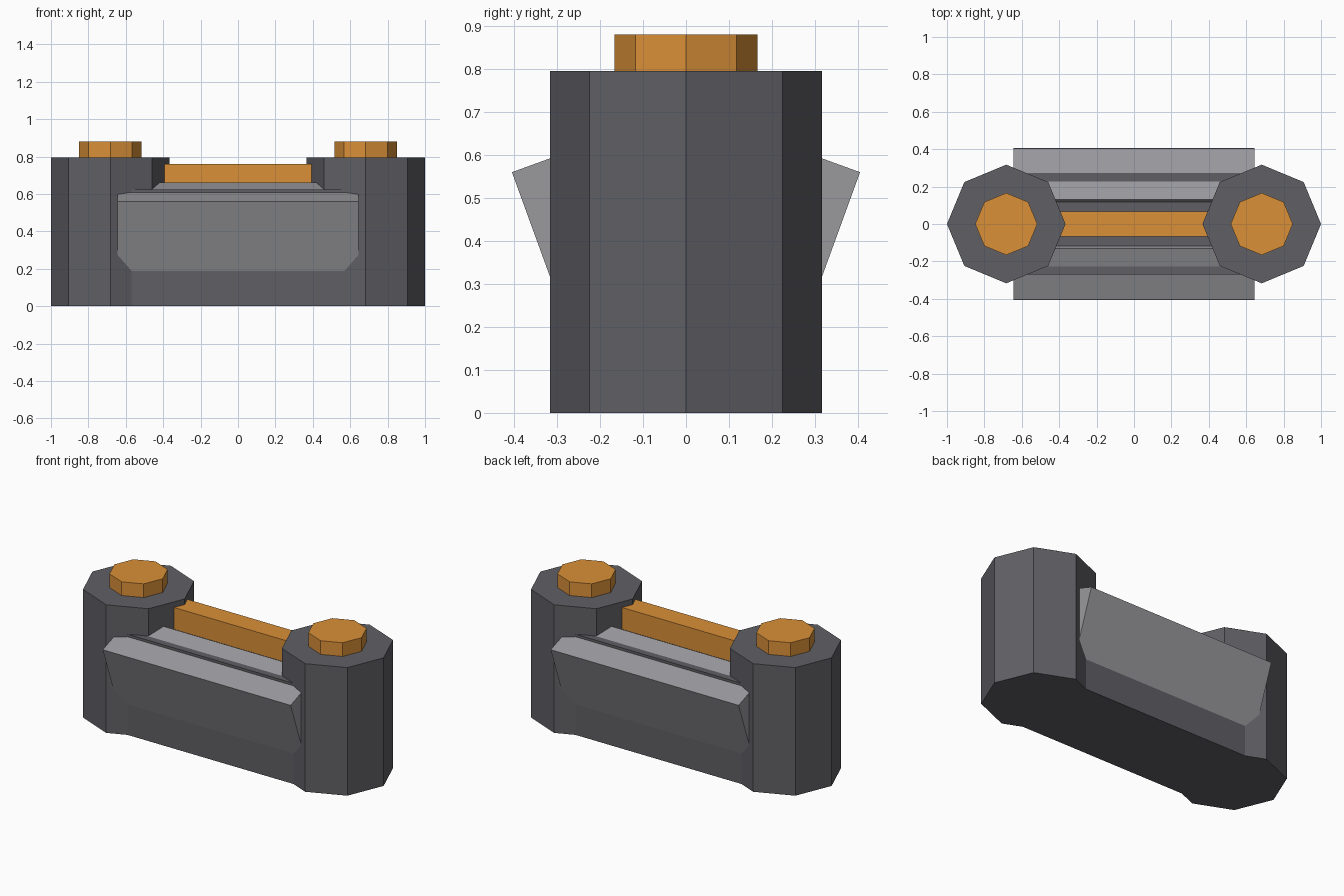
import bpy
import bmesh
from math import radians, sin, cos
from mathutils import Matrix, Vector

if "Cube" in bpy.data.objects:
    bpy.data.objects.remove(bpy.data.objects["Cube"])


def material(name, rgb):
    mat = bpy.data.materials.new(name)
    mat.diffuse_color = (*rgb, 1)
    mat.use_nodes = True
    mat.node_tree.nodes["Principled BSDF"].inputs["Base Color"].default_value = mat.diffuse_color
    return mat


DARK = material("dark_metal", (0.115, 0.115, 0.13))
LIGHT = material("plate_grey", (0.32, 0.32, 0.34))
ORANGE = material("orange", (0.70, 0.28, 0.04))


def finish(name, bm, mat):
    mesh = bpy.data.meshes.new(name)
    bm.to_mesh(mesh)
    bm.free()
    mesh.materials.append(mat)
    obj = bpy.data.objects.new(name, mesh)
    bpy.context.collection.objects.link(obj)
    return obj


def box(name, size, center, mat, tilt=0.0):
    bm = bmesh.new()
    bmesh.ops.create_cube(bm, size=1, matrix=Matrix.Translation(center)
                          @ Matrix.Rotation(tilt, 4, 'X')
                          @ Matrix.Diagonal((*size, 1)))
    return finish(name, bm, mat)


def octagon(name, radius, x, z0, z1, mat):
    bm = bmesh.new()
    bmesh.ops.create_cone(bm, cap_ends=True, segments=8, radius1=radius,
                          radius2=radius, depth=z1 - z0,
                          matrix=Matrix.Translation((x, 0, (z0 + z1) / 2)))
    return finish(name, bm, mat)


# Octagonal end posts with orange caps
for side, s in (("left", -1), ("right", 1)):
    octagon(side + "_post", 0.317, s * 0.683, 0, 0.795, DARK)
    octagon(side + "_cap", 0.166, s * 0.683, 0.795, 0.88, ORANGE)

# Wall between the posts and the orange strip along its top
box("wall", (1.366, 0.54, 0.625), (0, 0, 0.3125), DARK)
box("top_strip", (1.0, 0.132, 0.16), (0, 0, 0.68), ORANGE)

# Tilted armour plates, front and back, placed by their upper outer edge
TILT, THICK, HEIGHT = radians(20), 0.293, 0.46
for side, s in (("front", -1), ("back", 1)):
    inward = Vector((0, -s * cos(TILT), sin(TILT)))
    down = Vector((0, -s * sin(TILT), -cos(TILT)))
    corner = Vector((0, s * 0.405, 0.56))
    center = corner + inward * THICK / 2 + down * HEIGHT / 2
    box(side + "_plate", (1.29, THICK, HEIGHT), center, LIGHT, -s * TILT)
